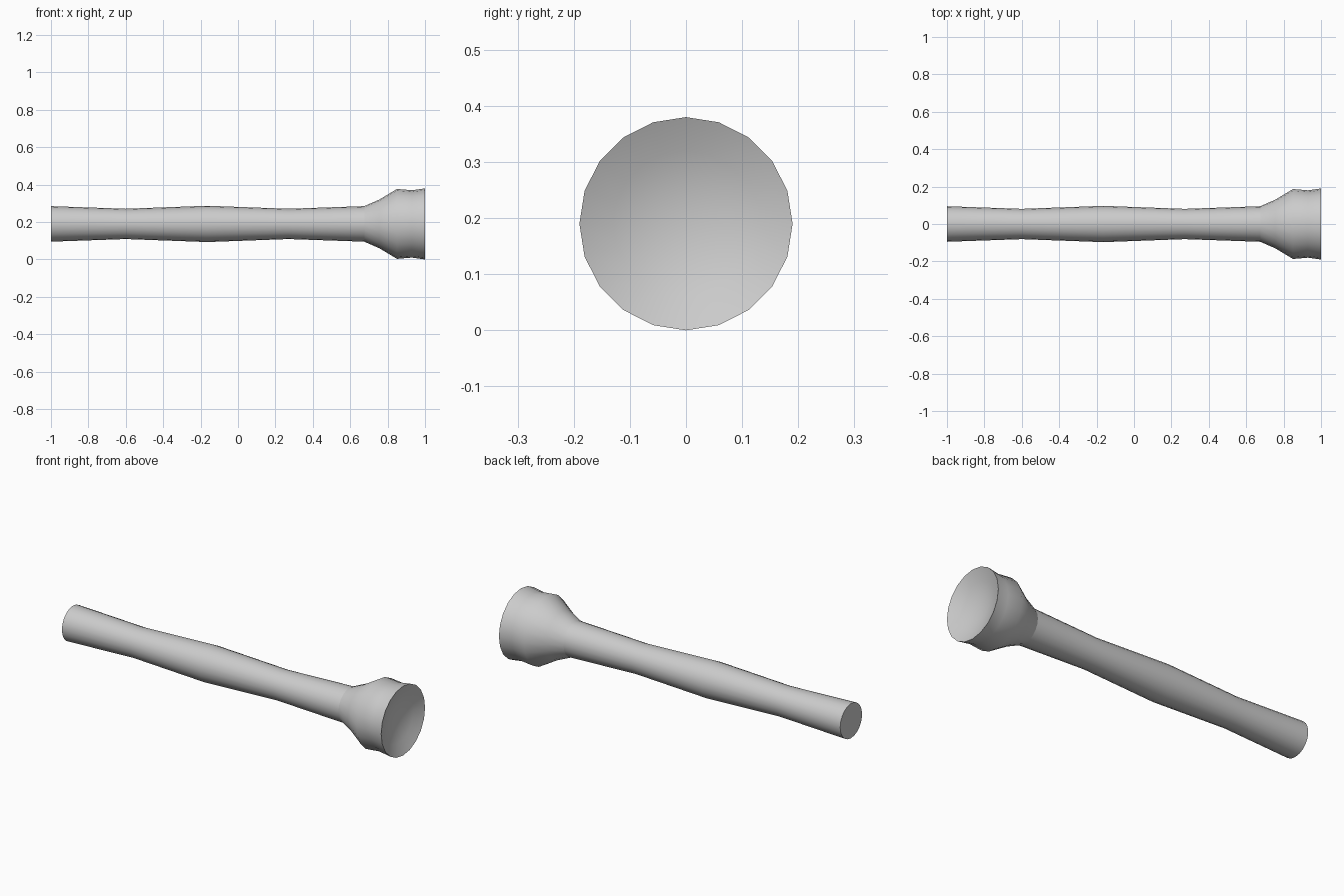
import bpy, math

if "Cube" in bpy.data.objects:
    bpy.data.objects.remove(bpy.data.objects["Cube"])

SIDES, AXIS_Z = 20, 0.19


def lathe(name, profile, sharp_deg):
    """Revolve (x, radius) points about the long axis; radius 0 makes a pole."""
    verts, faces, rings = [], [], []
    for x, r in profile:
        n = SIDES if r > 0 else 1
        rings.append(list(range(len(verts), len(verts) + n)))
        for i in range(n):
            a = 2 * math.pi * i / SIDES
            verts.append((x, r * math.cos(a), AXIS_Z + r * math.sin(a)))
    for a, b in zip(rings, rings[1:]):
        for i in range(SIDES):
            j = (i + 1) % SIDES
            if len(a) == 1:
                faces.append((a[0], b[j], b[i]))
            elif len(b) == 1:
                faces.append((a[i], a[j], b[0]))
            else:
                faces.append((a[i], a[j], b[j], b[i]))
    mesh = bpy.data.meshes.new(name)
    mesh.from_pydata(verts, [], faces)
    mesh.update()
    ob = bpy.data.objects.new(name, mesh)
    bpy.context.collection.objects.link(ob)
    bpy.ops.object.select_all(action='DESELECT')
    ob.select_set(True)
    bpy.context.view_layer.objects.active = ob
    bpy.ops.object.shade_smooth_by_angle(angle=math.radians(sharp_deg))
    return ob


# Gently waisted grip with a flat end cap
lathe("handle", [(-1, 0), (-1, .095), (-.6, .081), (-.165, .097),
                 (.27, .081), (.675, .095)], 40)

# Flared lamp head
lathe("lamp_head", [(.675, .095), (.755, .13), (.85, .187),
                    (.93, .18), (1, .19)], 60)

# Shallow dished lens set in the mouth of the head
lathe("lens", [(1, .19), (.972, .13), (.955, .065), (.95, 0)], 40)
